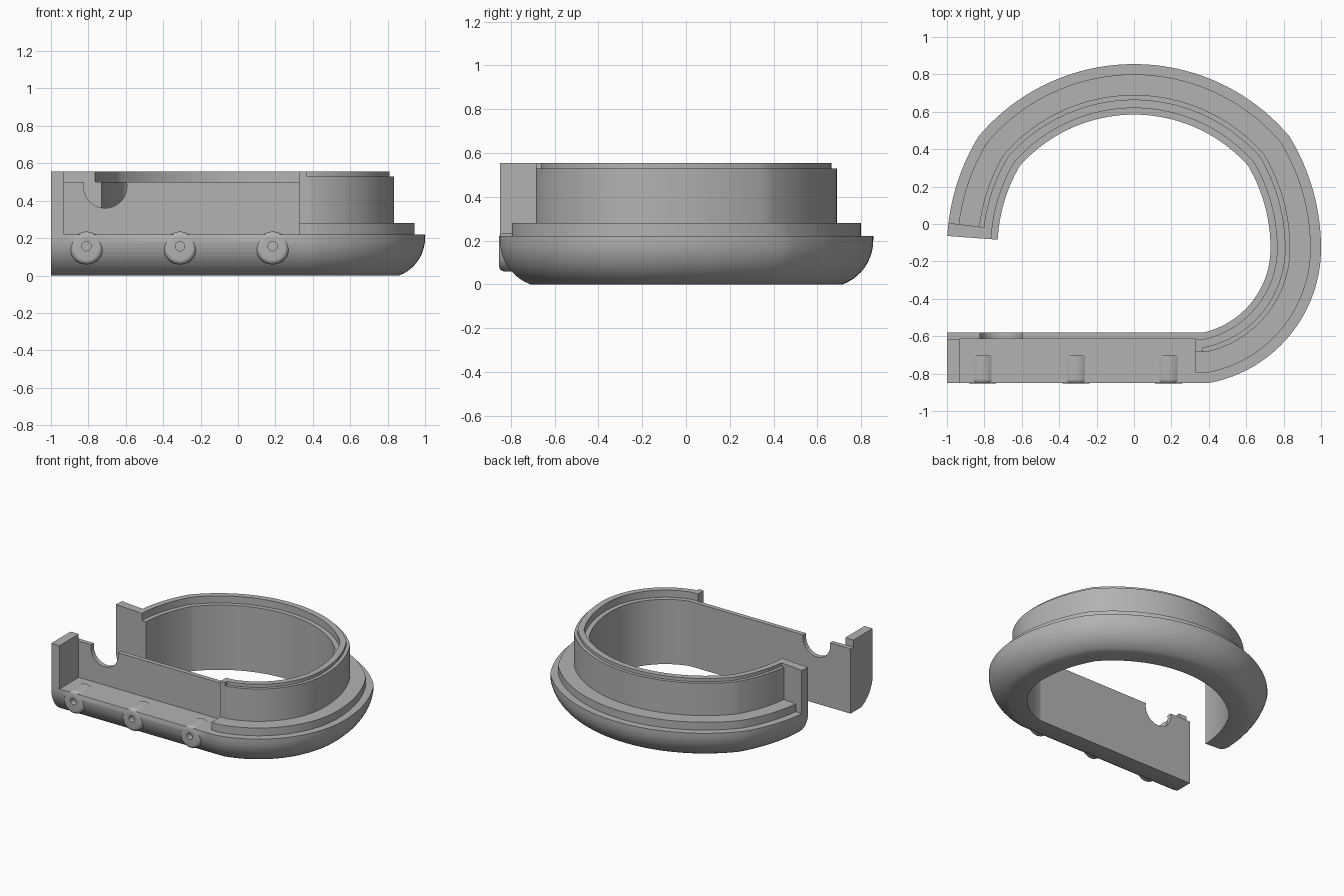
import bpy
import bmesh
from math import sin, cos, radians, sqrt
from mathutils import Vector, Matrix

if "Cube" in bpy.data.objects:
    bpy.data.objects.remove(bpy.data.objects["Cube"])

GREY = (0.45, 0.45, 0.45, 1)
mat = bpy.data.materials.new("plain grey")
mat.use_nodes = True
mat.diffuse_color = GREY
mat.node_tree.nodes["Principled BSDF"].inputs["Base Color"].default_value = GREY


def make_object(name, bm):
    bmesh.ops.recalc_face_normals(bm, faces=bm.faces)
    mesh = bpy.data.meshes.new(name)
    bm.to_mesh(mesh)
    bm.free()
    mesh.materials.append(mat)
    ob = bpy.data.objects.new(name, mesh)
    bpy.context.collection.objects.link(ob)
    return ob


def arc(cx, cy, r, start, end, n):
    angles = [radians(start + (end - start) * i / n) for i in range(n + 1)]
    return [Vector((cx + r * cos(a), cy + r * sin(a))) for a in angles]


# Outer outline in plan, from the left end round the back to the front bar
left_tab = arc(0.144, -0.13, 1.144, 176.7, 173.2, 2)
left_side = arc(0.144, -0.13, 1.144, 173.2, 148.4, 10)[1:]
back = arc(0, -0.232, 1.087, 139.8, 40.2, 40)[1:]
right_side = arc(-0.144, -0.13, 1.144, 31.6, 0, 12)[1:]
corner = arc(0.268, -0.13, 0.732, 0, -79.6, 28)[1:]
front_bar = [Vector((x, -0.85)) for x in (0.37, 0.33, -0.93, -1)]
path = left_tab + left_side + back + right_side + corner + front_bar


# Mitred inward offset direction at every outline point
def inward(i):
    dirs = []
    if i > 0:
        dirs.append((path[i] - path[i - 1]).normalized())
    if i < len(path) - 1:
        dirs.append((path[i + 1] - path[i]).normalized())
    sides = [Vector((d.y, -d.x)) for d in dirs]
    mid = sum(sides, Vector((0, 0))).normalized()
    return mid / mid.dot(sides[0])


frames = [(p, inward(i)) for i, p in enumerate(path)]


def sweep(name, first, last, section):
    bm = bmesh.new()
    rings = []
    for p, n in frames[first:last + 1]:
        rings.append([bm.verts.new((p.x + n.x * d, p.y + n.y * d, z)) for d, z in section])
    count = len(section)
    for a, b in zip(rings, rings[1:]):
        for j in range(count):
            k = (j + 1) % count
            bm.faces.new((a[j], a[k], b[k], b[j]))
    bm.faces.new(rings[0])
    bm.faces.new(rings[-1])
    return make_object(name, bm)


# Cross-sections as (distance in from the outline, height)
DEPTH, LIP, FLOOR, SILL, TOP = 0.27, 0.235, 0.22, 0.5, 0.555
rounded = [(0.213 * (1 - cos(a)), 0.2 - 0.213 * sin(a))
           for a in [radians(69.9 * (1 - i / 10)) for i in range(11)]]
base = [(DEPTH, 0)] + rounded + [(0, FLOOR)]
lip = [(LIP, TOP), (LIP, SILL), (DEPTH, SILL)]
ledge = [(0.055, FLOOR), (0.055, 0.28), (0.165, 0.28)]

end = len(path) - 1
tab_end = len(left_tab) - 1
sweep("left_end_tab", 0, tab_end, base + [(0, TOP)] + lip)
sweep("curved_rim", tab_end, end - 3,
      base + ledge + [(0.165, 0.53), (0.19, 0.53), (0.19, TOP)] + lip)
sweep("rim_stop", end - 3, end - 2, base + ledge + [(0.165, TOP)] + lip)
bar = sweep("front_bar", end - 2, end - 1, base + [(LIP, FLOOR), (LIP, SILL), (DEPTH, SILL)])
sweep("front_end_tab", end - 1, end, base + [(0, TOP)] + lip)


def rod(name, x, z, r, y0, y1, rounding=0):
    bm = bmesh.new()
    place = Matrix.Translation((x, (y0 + y1) / 2, z)) @ Matrix.Rotation(radians(90), 4, 'X')
    bmesh.ops.create_cone(bm, cap_ends=True, segments=40, radius1=r, radius2=r,
                          depth=y1 - y0, matrix=place)
    if rounding:
        rim = [e for e in bm.edges if all(v.co.y < y0 + 0.001 for v in e.verts)]
        bmesh.ops.bevel(bm, geom=rim, offset=rounding, segments=5, profile=0.5, affect='EDGES')
    return make_object(name, bm)


def combine(target, tool, operation):
    mod = target.modifiers.new("combine", 'BOOLEAN')
    mod.operation = operation
    mod.solver = 'EXACT'
    mod.object = tool
    bpy.context.view_layer.objects.active = target
    bpy.ops.object.modifier_apply(modifier=mod.name)
    bpy.data.objects.remove(tool)


# Round notch in the thin wall, and three bosses with small holes
combine(bar, rod("notch_cutter", -0.71, 0.477, 0.116, -0.66, -0.5), 'DIFFERENCE')
for x in (-0.81, -0.31, 0.185):
    combine(bar, rod("boss", x, 0.147, 0.088, -0.854, -0.7, 0.025), 'UNION')
    combine(bar, rod("hole_cutter", x, 0.157, 0.025, -0.9, -0.81), 'DIFFERENCE')

bpy.ops.object.select_all(action='DESELECT')
for ob in bpy.context.collection.objects:
    if ob.type == 'MESH' and mat.name in ob.data.materials:
        ob.select_set(True)
        bpy.context.view_layer.objects.active = ob
bpy.ops.object.shade_smooth_by_angle(angle=radians(30))
